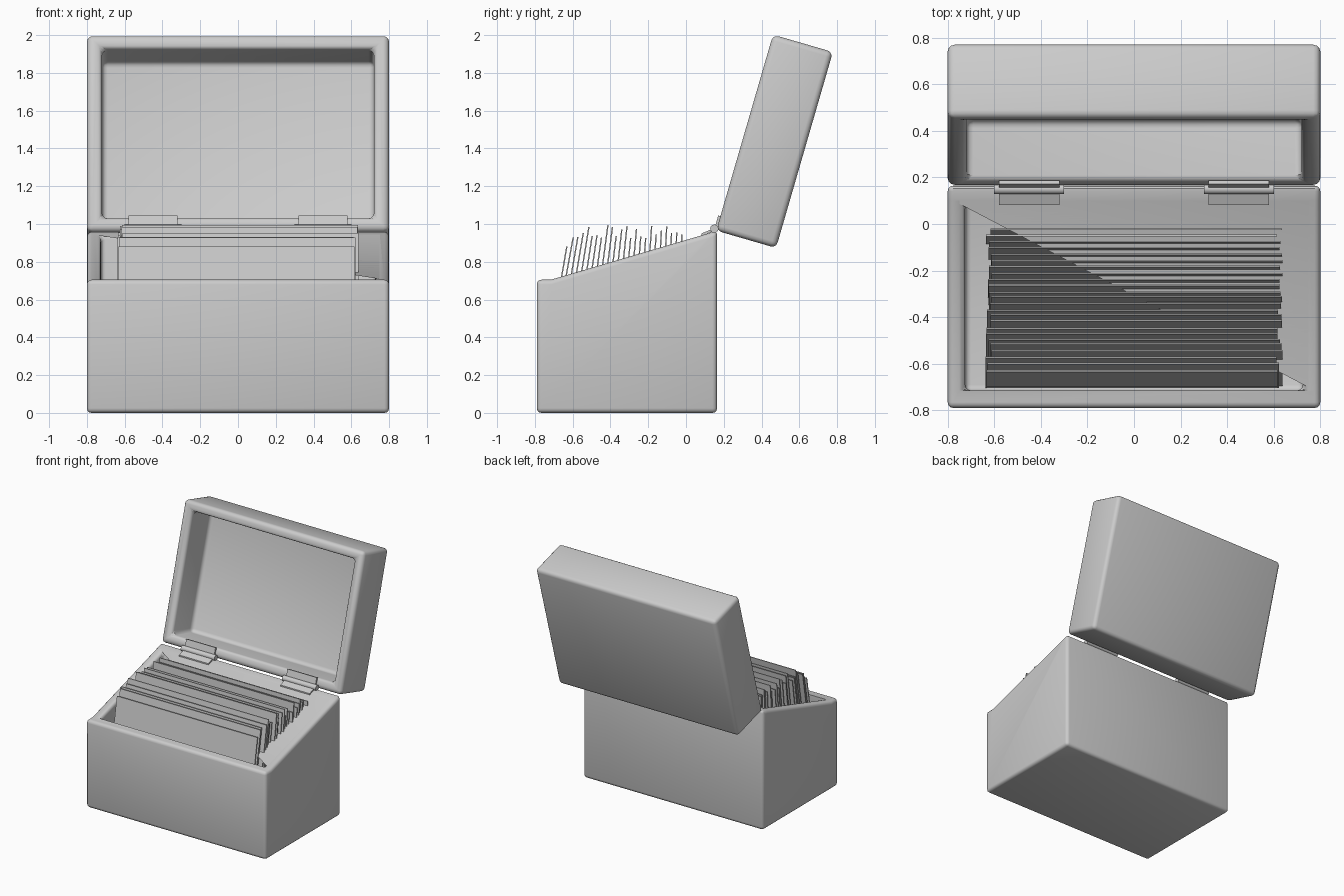
import bpy, bmesh, random
from mathutils import Vector

if "Cube" in bpy.data.objects:
    bpy.data.objects.remove(bpy.data.objects["Cube"])

random.seed(4)


def prism(name, profile, x0, x1):
    """Extrude a (y, z) side profile along x."""
    bm = bmesh.new()
    face = bm.faces.new([bm.verts.new((x0, y, z)) for y, z in profile])
    ext = bmesh.ops.extrude_face_region(bm, geom=[face])["geom"]
    bmesh.ops.translate(bm, vec=(x1 - x0, 0, 0),
                        verts=[v for v in ext if isinstance(v, bmesh.types.BMVert)])
    bmesh.ops.recalc_face_normals(bm, faces=bm.faces)
    mesh = bpy.data.meshes.new(name)
    bm.to_mesh(mesh)
    bm.free()
    obj = bpy.data.objects.new(name, mesh)
    bpy.context.collection.objects.link(obj)
    return obj


def activate(obj):
    bpy.ops.object.select_all(action='DESELECT')
    obj.select_set(True)
    bpy.context.view_layer.objects.active = obj


def hollow(obj, cutter, bevel):
    """Cut the cavity, round the edges and shade smooth."""
    cutter.hide_render = True
    cut = obj.modifiers.new("cavity", 'BOOLEAN')
    cut.operation = 'DIFFERENCE'
    cut.solver = 'EXACT'
    cut.object = cutter
    rnd = obj.modifiers.new("rounding", 'BEVEL')
    rnd.width = bevel
    rnd.segments = 3
    rnd.limit_method = 'ANGLE'
    rnd.angle_limit = 0.6
    activate(obj)
    for m in ("cavity", "rounding"):
        bpy.ops.object.modifier_apply(modifier=m)
    bpy.data.objects.remove(cutter)
    bpy.ops.object.shade_smooth_by_angle()


# Box with sloping side walls
base = prism("box_base", [(-0.79, 0), (0.165, 0), (0.165, 0.965), (0.10, 0.945),
                          (-0.715, 0.705), (-0.79, 0.705)], -0.8, 0.8)
hollow(base, prism("base_cutter", [(-0.715, 0.07), (0.09, 0.07), (0.09, 1.3),
                                   (-0.715, 1.3)], -0.725, 0.725), 0.025)

# Open lid, tipped back; profile given along its length and depth
hinge = Vector((0.16, 0.965))
along = Vector((0.30, 1.035)).normalized()
depth = Vector((along.y, -along.x))
length, thick = 1.08, 0.33


def lid_points(a0, a1, d0, d1):
    return [hinge + along * a + depth * d
            for a, d in ((a0, d0), (a1, d0), (a1, d1), (a0, d1))]


lid = prism("lid", lid_points(0, length, 0, thick), -0.8, 0.8)
hollow(lid, prism("lid_cutter", lid_points(0.075, length - 0.075, -0.1, thick - 0.06),
                  -0.72, 0.72), 0.03)

# Hinge: two leaves and a pin barrel at each side
for side, x in (("left", -0.45), ("right", 0.45)):
    bpy.ops.mesh.primitive_cylinder_add(vertices=16, radius=0.022, depth=0.3,
                                        location=(x, 0.15, 0.975), rotation=(0, 1.5708, 0))
    bpy.context.object.name = f"hinge_barrel_{side}"
    bpy.ops.object.shade_smooth_by_angle()
    prism(f"hinge_lower_leaf_{side}", [(0.082, 0.88), (0.092, 0.88), (0.092, 0.94),
                                       (0.15, 0.965), (0.15, 0.978), (0.082, 0.95)],
          x - 0.13, x + 0.13)
    prism(f"hinge_upper_leaf_{side}", lid_points(0, 0.08, -0.012, 0.004),
          x - 0.13, x + 0.13)

# File cards: front ones lean back, rear ones stand nearly upright
count = 24
for i in range(count):
    t = i / (count - 1)
    rim_y = -0.665 + 0.64 * t
    top_z = random.uniform(0.92, 1.0) if i else 0.88
    lean = 0.19 * (1 - t) + 0.03 * t
    rim_z = 0.72 + 0.24 * t
    mid_y = max(-0.70, rim_y - lean * (rim_z - 0.5))
    foot_y = max(-0.705, mid_y - lean * 0.42)
    top_y = rim_y + lean * (top_z - rim_z)
    w = 0.007
    dx = random.uniform(-0.015, 0.015)
    prism(f"file_card_{i + 1:02d}",
          [(foot_y, 0.075), (foot_y + w, 0.075), (mid_y + w, 0.5),
           (top_y + w, top_z), (top_y, top_z), (mid_y, 0.5)], dx - 0.625, dx + 0.625)
